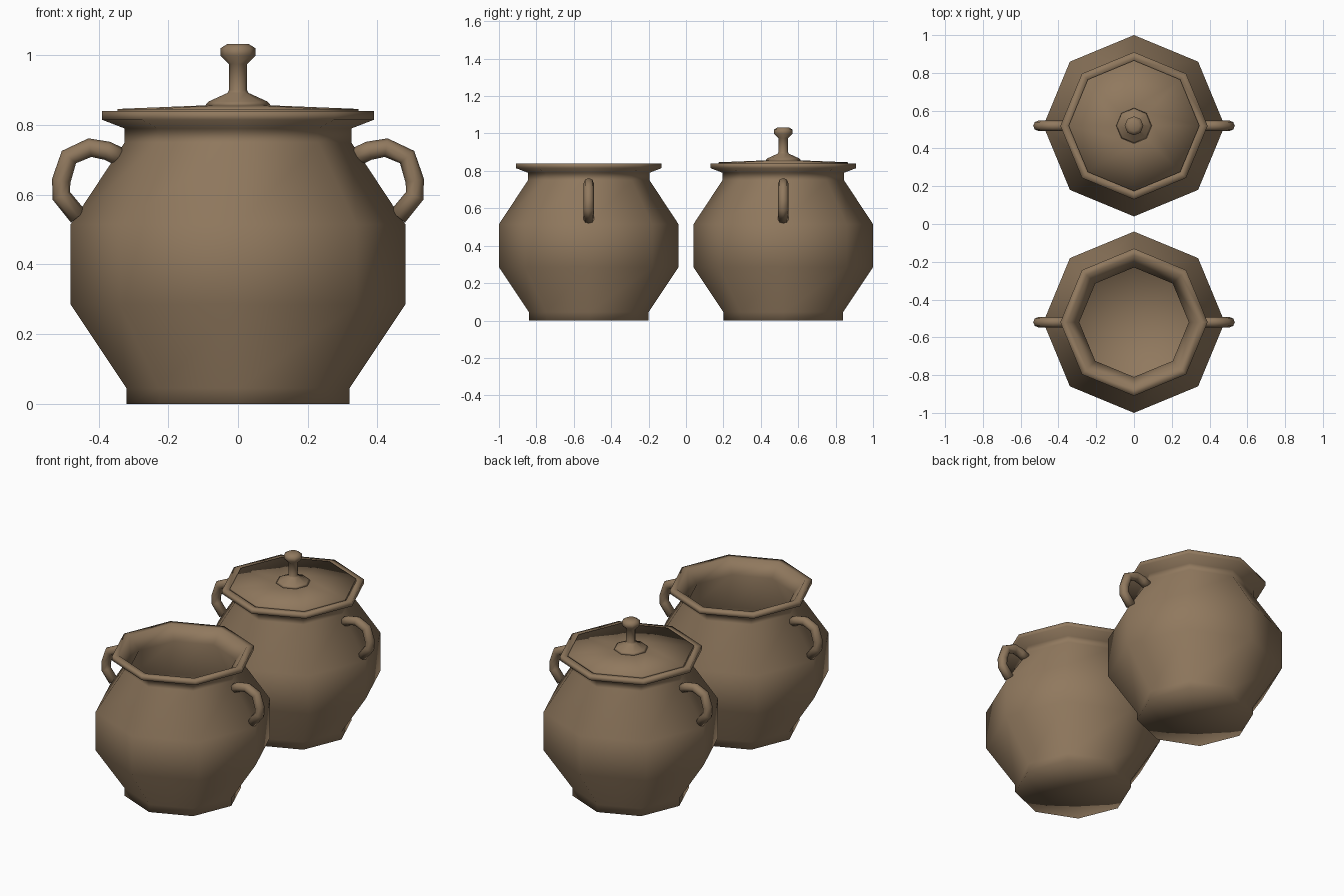
import bpy, bmesh, math
from mathutils import Vector

if "Cube" in bpy.data.objects:
    bpy.data.objects.remove(bpy.data.objects["Cube"])

SIDES = 8
clay = bpy.data.materials.new("brown clay")
clay.diffuse_color = (0.28, 0.19, 0.112, 1)
clay.use_nodes = True
clay.node_tree.nodes["Principled BSDF"].inputs["Base Color"].default_value = clay.diffuse_color


def finish(bm, name, loc):
    bmesh.ops.recalc_face_normals(bm, faces=bm.faces)
    me = bpy.data.meshes.new(name)
    bm.to_mesh(me)
    bm.free()
    for p in me.polygons:
        p.use_smooth = True
    me.materials.append(clay)
    ob = bpy.data.objects.new(name, me)
    ob.location = loc
    bpy.context.collection.objects.link(ob)
    return ob


def bridge(bm, a, b):
    """Join two rings; a ring of one vertex is a pole."""
    n = max(len(a), len(b))
    for i in range(n):
        j = (i + 1) % n
        if len(a) == 1:
            bm.faces.new((a[0], b[i], b[j]))
        elif len(b) == 1:
            bm.faces.new((a[i], a[j], b[0]))
        else:
            bm.faces.new((a[i], a[j], b[j], b[i]))


def lathe(name, profile, loc):
    bm = bmesh.new()
    rings = []
    for r, z in profile:
        if r == 0:
            rings.append([bm.verts.new((0, 0, z))])
        else:
            rings.append([bm.verts.new((r * math.cos(t), r * math.sin(t), z))
                          for t in (2 * math.pi * i / SIDES for i in range(SIDES))])
    for a, b in zip(rings, rings[1:]):
        bridge(bm, a, b)
    return finish(bm, name, loc)


def handle(name, path, radius, side, loc):
    """Round tube swept along a path in the xz plane."""
    bm = bmesh.new()
    pts = [Vector((side * x, 0, z)) for x, z in path]
    rings = []
    for i, p in enumerate(pts):
        d = (pts[min(i + 1, len(pts) - 1)] - pts[max(i - 1, 0)]).normalized()
        across = Vector((0, 1, 0)).cross(d)
        rings.append([bm.verts.new(p + radius * (math.cos(t) * across + math.sin(t) * Vector((0, 1, 0))))
                      for t in (2 * math.pi * k / 8 for k in range(8))])
    for a, b in zip(rings, rings[1:]):
        bridge(bm, a, b)
    bm.faces.new(rings[0])
    bm.faces.new(rings[-1])
    return finish(bm, name, loc)


# outside wall, flared rim, then inside wall down to the floor
POT = [(0, 0), (0.32, 0), (0.32, 0.045), (0.48, 0.285), (0.48, 0.515),
       (0.325, 0.75), (0.325, 0.79), (0.39, 0.815), (0.39, 0.84), (0.352, 0.84),
       (0.29, 0.765), (0.44, 0.505), (0.44, 0.295), (0.29, 0.06), (0, 0.06)]
# flat lid and its turned knob
LID = [(0, 0.825), (0.345, 0.83), (0.346, 0.846), (0.1, 0.856), (0, 0.857)]
KNOB = [(0, 0.85), (0.095, 0.855), (0.085, 0.867), (0.03, 0.892), (0.026, 0.9),
        (0.026, 0.975), (0.05, 0.998), (0.05, 1.02), (0.03, 1.033), (0, 1.033)]
HANDLE = [(0.338, 0.708), (0.375, 0.726), (0.425, 0.735), (0.485, 0.708),
          (0.507, 0.64), (0.507, 0.597), (0.458, 0.537)]

# two matching pots
for label, y in (("open", -0.52), ("lidded", 0.52)):
    loc = (0, y, 0)
    lathe(label + "_pot", POT, loc)
    for side, word in ((-1, "left"), (1, "right")):
        handle(f"{label}_pot_{word}_handle", HANDLE, 0.027, side, loc)

# lid on the rear pot
lathe("lid", LID, (0, 0.52, 0))
lathe("lid_knob", KNOB, (0, 0.52, 0))
